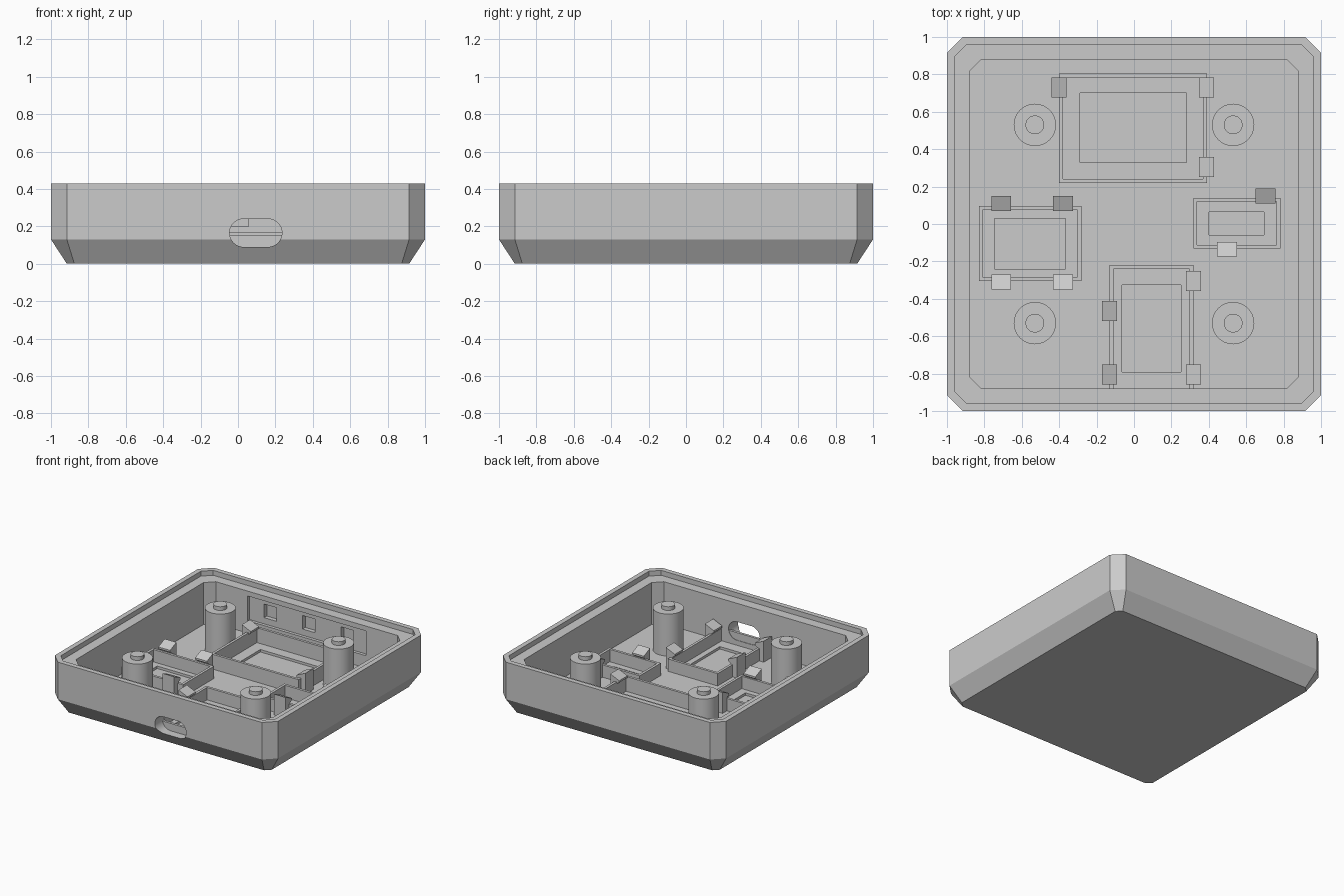
import bpy, bmesh, math
from mathutils import Vector

if "Cube" in bpy.data.objects:
    bpy.data.objects.remove(bpy.data.objects["Cube"], do_unlink=True)

grey = bpy.data.materials.new("plain grey")
grey.use_nodes = True
colour = (0.6, 0.6, 0.6, 1)
grey.diffuse_color = colour
grey.node_tree.nodes["Principled BSDF"].inputs["Base Color"].default_value = colour

FLOOR = 0.05


def finish(name, bm):
    bmesh.ops.recalc_face_normals(bm, faces=bm.faces[:])
    mesh = bpy.data.meshes.new(name)
    bm.to_mesh(mesh)
    bm.free()
    mesh.materials.append(grey)
    obj = bpy.data.objects.new(name, mesh)
    bpy.context.collection.objects.link(obj)
    return obj


def loft(name, rings):
    """Skin a list of point rings and cap both ends."""
    bm = bmesh.new()
    loops = [[bm.verts.new(p) for p in ring] for ring in rings]
    for a, b in zip(loops, loops[1:]):
        for i in range(len(a)):
            j = (i + 1) % len(a)
            bm.faces.new((a[i], a[j], b[j], b[i]))
    bm.faces.new(loops[0])
    bm.faces.new(loops[-1])
    return finish(name, bm)


def rect(x0, x1, y0, y1, z):
    return [(x0, y0, z), (x1, y0, z), (x1, y1, z), (x0, y1, z)]


def box(name, x0, x1, y0, y1, z0, z1):
    return loft(name, [rect(x0, x1, y0, y1, z0), rect(x0, x1, y0, y1, z1)])


def octagon(h, c, z):
    """Square of half size h with its corners cut by c."""
    k = h - c
    return [(k, -h, z), (h, -k, z), (h, k, z), (k, h, z),
            (-k, h, z), (-h, k, z), (-h, -k, z), (-k, -h, z)]


def circle(x, y, r, z, n=48):
    return [(x + r * math.cos(math.tau * i / n), y + r * math.sin(math.tau * i / n), z)
            for i in range(n)]


def smooth(obj, degrees):
    bpy.ops.object.select_all(action="DESELECT")
    obj.select_set(True)
    bpy.context.view_layer.objects.active = obj
    bpy.ops.object.shade_smooth_by_angle(angle=math.radians(degrees))


# Case tray: chamfered outside, stepped rim, straight cavity
case = loft("case_tray", [
    octagon(0.915, 0.04, 0), octagon(1, 0.085, 0.13), octagon(1, 0.085, 0.43),
    octagon(0.96, 0.065, 0.43), octagon(0.96, 0.065, 0.39),
    octagon(0.88, 0.065, 0.39), octagon(0.88, 0.065, FLOOR)])

# Cable slot cutter in the front wall
slot = []
for i in range(50):
    side = 1 if i < 25 else -1
    a = -math.pi / 2 + math.pi * (i - (i >= 25)) / 24
    slot.append((0.095 + side * 0.065 + 0.075 * math.cos(a), 0.165 + 0.075 * math.sin(a)))
cutters = [loft("slot_cutter", [[(x, y, z) for x, z in slot] for y in (-1.1, -0.85)])]

# Shallow panel and three small sockets in the back wall
cutters.append(box("panel_cutter", -0.53, 0.53, 0.85, 0.905, 0.15, 0.35))
for x in (-0.345, 0, 0.345):
    cutters.append(box("socket_cutter", x - 0.055, x + 0.055, 0.85, 0.94, 0.2, 0.31))

# Floor pockets, one inside each board frame
for x0, x1, y0, y1 in ((-0.29, 0.28, 0.33, 0.7), (-0.745, -0.365, -0.24, 0.03),
                       (0.4, 0.695, -0.06, 0.065), (-0.065, 0.25, -0.79, -0.325)):
    cutters.append(box("pocket_cutter", x0, x1, y0, y1, 0.03, 0.1))

for cutter in cutters:
    mod = case.modifiers.new("cut", "BOOLEAN")
    mod.operation = "DIFFERENCE"
    mod.solver = "EXACT"
    mod.object = cutter
bpy.context.view_layer.update()
cut_mesh = bpy.data.meshes.new_from_object(
    case.evaluated_get(bpy.context.evaluated_depsgraph_get()))
case.modifiers.clear()
case.data = cut_mesh
for cutter in cutters:
    bpy.data.objects.remove(cutter, do_unlink=True)
smooth(case, 20)

# Four posts with locating pegs
for x in (-0.53, 0.53):
    for y in (-0.53, 0.53):
        post = loft("post", [circle(x, y, r, z) for r, z in (
            (0.113, FLOOR - 0.01), (0.113, 0.39), (0.05, 0.39), (0.05, 0.42))])
        smooth(post, 30)


# Thin walled frames that hold the boards
def frame(name, x0, x1, y0, y1, top):
    t = 0.021
    z = FLOOR - 0.005
    inner = (x0 + t, x1 - t, y0 + t, y1 - t)
    bm = bmesh.new()
    loops = [[bm.verts.new(p) for p in ring] for ring in (
        rect(x0, x1, y0, y1, z), rect(x0, x1, y0, y1, top),
        rect(*inner, top), rect(*inner, z))]
    for a, b in zip(loops, loops[1:] + loops[:1]):
        for i in range(4):
            j = (i + 1) % 4
            bm.faces.new((a[i], a[j], b[j], b[i]))
    finish(name, bm)


frame("back_frame", -0.4, 0.39, 0.22, 0.805, 0.17)
frame("right_frame", -0.83, -0.28, -0.305, 0.095, 0.15)
frame("left_frame", 0.317, 0.782, -0.132, 0.14, 0.15)
# The front frame runs into the wall, so its front bar is buried there
frame("front_frame", -0.13, 0.317, -0.905, -0.22, 0.15)


# Snap hooks: stem outside the frame, sloped head leaning inward
def hook(x, y, dx, dy):
    centre, inward, along = Vector((x, y, 0)), Vector((dx, dy, 0)), Vector((-dy, dx, 0))
    profile = ((-0.04, FLOOR - 0.005), (0.018, FLOOR - 0.005), (0.018, 0.155),
               (0.04, 0.17), (0.04, 0.185), (-0.04, 0.22))
    loft("snap_hook", [[centre + inward * s + along * w + Vector((0, 0, z))
                        for s, z in profile] for w in (-0.053, 0.053)])


for x, y, dx, dy in (
        (-0.4, 0.73, 1, 0), (0.388, 0.73, -1, 0), (0.388, 0.305, -1, 0),
        (-0.71, 0.11, 0, -1), (-0.38, 0.11, 0, -1),
        (-0.71, -0.31, 0, 1), (-0.38, -0.31, 0, 1),
        (0.703, 0.15, 0, -1), (0.497, -0.135, 0, 1),
        (-0.13, -0.465, 1, 0), (-0.13, -0.805, 1, 0),
        (0.317, -0.305, -1, 0), (0.317, -0.805, -1, 0)):
    hook(x, y, dx, dy)
